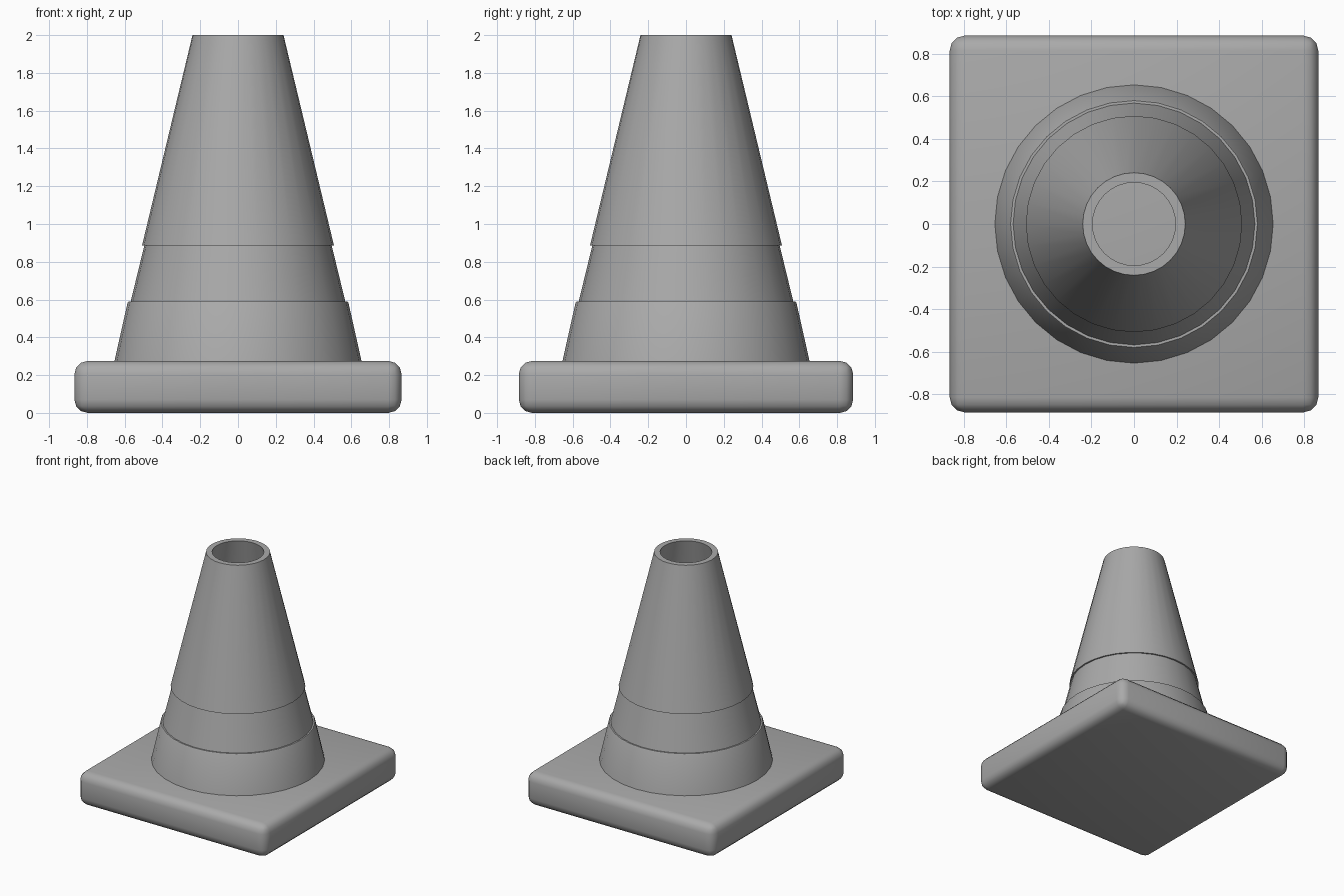
import bpy
import bmesh
import math

cube = bpy.data.objects.get("Cube")
if cube:
    bpy.data.objects.remove(cube, do_unlink=True)

SIDES = 32

grey = bpy.data.materials.new("plain grey")
grey.use_nodes = True
colour = (0.4, 0.4, 0.4, 1)
grey.diffuse_color = colour
grey.node_tree.nodes["Principled BSDF"].inputs["Base Color"].default_value = colour


def finish(bm, name):
    """Turn a bmesh into a smooth-shaded object with sharp edges kept."""
    bmesh.ops.recalc_face_normals(bm, faces=bm.faces)
    mesh = bpy.data.meshes.new(name)
    bm.to_mesh(mesh)
    bm.free()
    mesh.materials.append(grey)
    obj = bpy.data.objects.new(name, mesh)
    bpy.context.collection.objects.link(obj)
    bpy.ops.object.select_all(action="DESELECT")
    obj.select_set(True)
    bpy.context.view_layer.objects.active = obj
    bpy.ops.object.shade_smooth_by_angle(angle=math.radians(35))
    return obj


# Square base slab with rounded edges
bm = bmesh.new()
bmesh.ops.create_cube(bm, size=1)
bmesh.ops.scale(bm, vec=(1.732, 1.77, 0.27), verts=bm.verts)
bmesh.ops.translate(bm, vec=(0, 0, 0.14), verts=bm.verts)
for v in bm.verts:
    v.co.z = 0.275 if v.co.z > 0.1 else 0
bmesh.ops.bevel(bm, geom=bm.edges[:], offset=0.07, segments=3,
                profile=0.5, affect="EDGES")
finish(bm, "base_slab")

# Hollow cone: outer wall with a recessed band, rim, and inner wall
profile = [
    (0.655, 0.27), (0.585, 0.582), (0.58, 0.59), (0.568, 0.59),
    (0.496, 0.886), (0.508, 0.886), (0.241, 2.0),
    (0.195, 2.0), (0.6, 0.27),
]
bm = bmesh.new()
rings = []
for radius, z in profile:
    ring = []
    for i in range(SIDES):
        a = math.tau * i / SIDES
        ring.append(bm.verts.new((radius * math.cos(a), radius * math.sin(a), z)))
    rings.append(ring)
for low, high in zip(rings, rings[1:]):
    for i in range(SIDES):
        j = (i + 1) % SIDES
        bm.faces.new((low[i], low[j], high[j], high[i]))
# Close the underside so the wall is a solid shell
for i in range(SIDES):
    j = (i + 1) % SIDES
    bm.faces.new((rings[-1][i], rings[-1][j], rings[0][j], rings[0][i]))
finish(bm, "cone_body")
